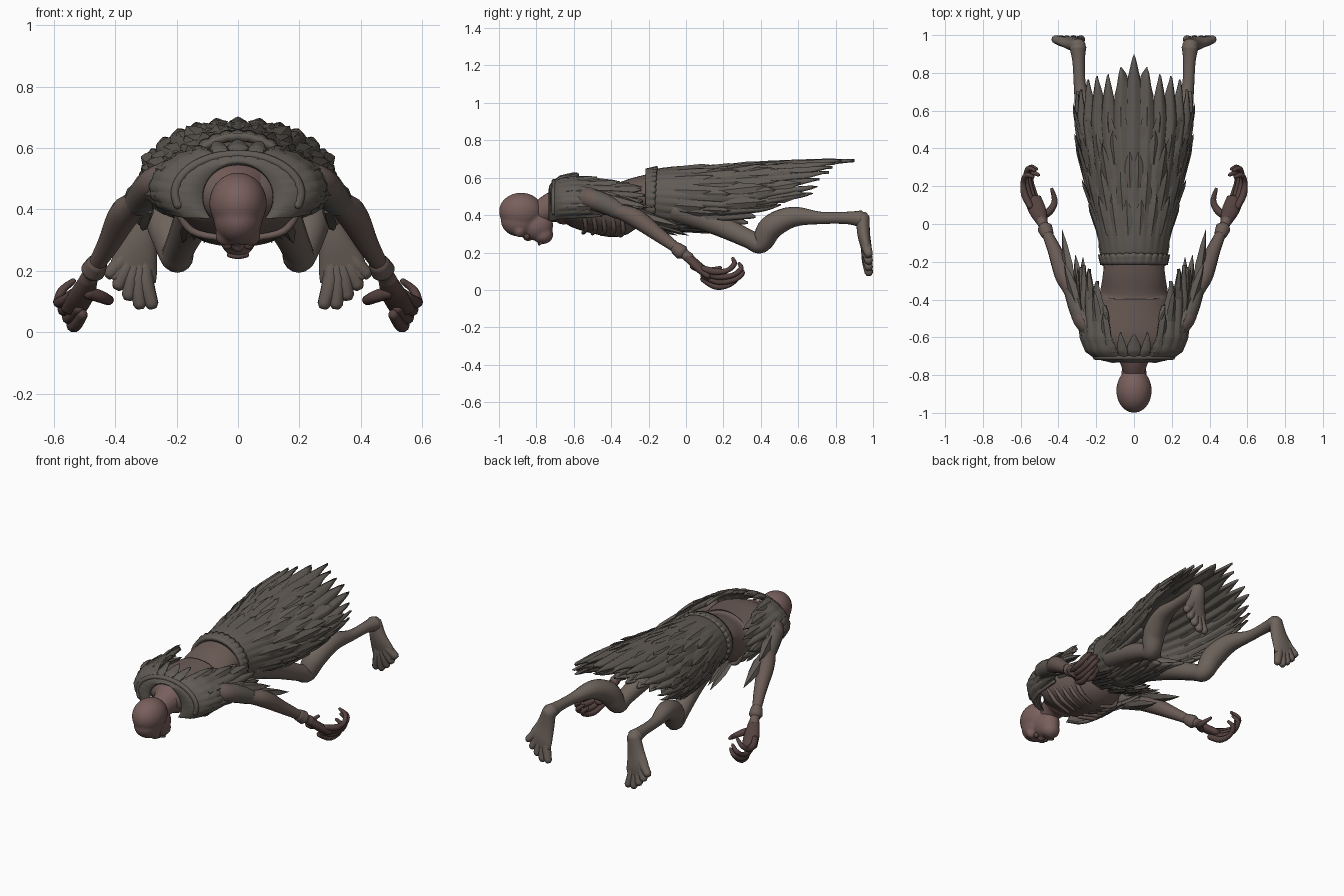
import bpy, bmesh, math, random
from mathutils import Vector as V

if "Cube" in bpy.data.objects:
    bpy.data.objects.remove(bpy.data.objects["Cube"])

random.seed(4)

def material(name, rgb):
    m = bpy.data.materials.new(name)
    m.diffuse_color = (*rgb, 1)
    m.use_nodes = True
    m.node_tree.nodes["Principled BSDF"].inputs["Base Color"].default_value = m.diffuse_color
    return m

SKIN = material("skin", (0.145, 0.105, 0.092))
LEGS = material("pale_skin", (0.155, 0.125, 0.107))
HEAD = material("ruddy_skin", (0.19, 0.115, 0.107))
CLOTH = material("ragged_cloth", (0.118, 0.104, 0.09))
DARK = material("dark_skin", (0.09, 0.055, 0.05))

def finish(bm, name, mat, mirror=False, smooth=True):
    bmesh.ops.recalc_face_normals(bm, faces=bm.faces)
    for f in bm.faces:
        f.smooth = smooth
    me = bpy.data.meshes.new(name)
    bm.to_mesh(me)
    bm.free()
    me.materials.append(mat)
    ob = bpy.data.objects.new(name, me)
    bpy.context.collection.objects.link(ob)
    if mirror:
        ob.modifiers.new("mirror", 'MIRROR')
    return ob

def lerp_table(tab, k):
    """Linear lookup in rows (key, values...)."""
    if k <= tab[0][0]:
        return tab[0][1:]
    for a, b in zip(tab, tab[1:]):
        if k <= b[0]:
            t = (k - a[0]) / (b[0] - a[0])
            return [p + (q - p) * t for p, q in zip(a[1:], b[1:])]
    return tab[-1][1:]

def catmull(pts, steps):
    p = [pts[0]] + list(pts) + [pts[-1]]
    out = []
    for i in range(1, len(p) - 2):
        for s in range(steps):
            t = s / steps
            out.append([0.5 * (2*b + (c-a)*t + (2*a-5*b+4*c-d)*t*t + (3*b-a-3*c+d)*t**3)
                        for a, b, c, d in zip(p[i-1], p[i], p[i+1], p[i+2])])
    return out + [list(pts[-1])]

def loft(bm, pts, n=14, steps=5, ref=(0, 0, 1)):
    """Tube through points (x, y, z, side radius, other radius) with rounded ends."""
    pts = [p if len(p) == 5 else (*p, p[3]) for p in pts]
    q = catmull(pts, steps)
    rings, c = [], [V(p[:3]) for p in q]
    for i, p in enumerate(q):
        t = (c[min(i+1, len(c)-1)] - c[max(i-1, 0)]).normalized()
        s = t.cross(V(ref)).normalized()
        u = s.cross(t)
        def ring(k, off):
            return [bm.verts.new(c[i] + t*off + s*math.cos(a)*p[3]*k + u*math.sin(a)*p[4]*k)
                    for a in (2*math.pi*j/n for j in range(n))]
        if i == 0:
            rings.append(ring(.6, -min(p[3:])*.6))
        rings.append(ring(1, 0))
        if i == len(q) - 1:
            rings.append(ring(.6, min(p[3:])*.6))
    for a, b in zip(rings, rings[1:]):
        for j in range(n):
            bm.faces.new((a[j], a[(j+1) % n], b[(j+1) % n], b[j]))
    bm.faces.new(rings[0])
    bm.faces.new(rings[-1])

def tubes(name, mat, paths, mirror=True, **kw):
    bm = bmesh.new()
    for p in paths:
        loft(bm, p, **kw)
    return finish(bm, name, mat, mirror)

def surf(st, y, a, off=0):
    """Point on a garment; a=0 is the top, rows are (y, half width, centre z, up, down)."""
    w, cz, up, dn = lerp_table(st, y)
    h = up if math.cos(a) > 0 else dn
    return V(((w+off)*math.sin(a), y, cz + (h+off)*math.cos(a)))

def shell(name, st, y0, hem, arc, teeth, depth, thick, fold=.008, cols=100, rows=16):
    """Half garment with a toothed hem, mirrored and thickened."""
    bm, grid = bmesh.new(), []
    amps = [random.uniform(.55, 1.1)*depth for _ in range(teeth+2)]
    for i in range(cols + 1):
        a = math.radians(arc) * i / cols
        u = teeth*i/cols + .5
        tri = 1 - abs(2*(u % 1) - 1)
        cut = amps[int(u)] * (1-tri) * (1 if a < 1.9 else .4)
        y1 = lerp_table(hem, math.degrees(a))[0] - cut
        grid.append([bm.verts.new(surf(st, y0+(y1-y0)*j/rows, a, fold*(2*tri-1)*j/rows))
                     for j in range(rows+1)])
    for g, h in zip(grid, grid[1:]):
        for j in range(rows):
            bm.faces.new((g[j], h[j], h[j+1], g[j+1]))
    ob = finish(bm, name, CLOTH, True)
    m = ob.modifiers.new("thickness", 'SOLIDIFY')
    m.thickness, m.offset = thick, 0
    return ob

def shard(bm, p0, p1, width, normal, thick=.01):
    """Pointed tatter from p0 to p1."""
    p0, p1 = V(p0), V(p1)
    n = V(normal).normalized()
    s = (p1-p0).cross(n).normalized()
    prev = None
    for t, k in ((0, .7), (.4, 1), (.75, .55)):
        c = p0.lerp(p1, t)
        r = [bm.verts.new(c + d) for d in (s*width*k, n*thick, -s*width*k, -n*thick)]
        if prev:
            for j in range(4):
                bm.faces.new((prev[j], prev[(j+1) % 4], r[(j+1) % 4], r[j]))
        else:
            bm.faces.new(r)
        prev = r
    tip = bm.verts.new(p1)
    for j in range(4):
        bm.faces.new((prev[j], prev[(j+1) % 4], tip))

# Head: blended cranium, cheeks, jaw and nose
bm = bmesh.new()
for x, y, z, rx, ry, rz in ((0, -.882, .42, .094, .118, .1), (0, -.89, .37, .08, .1, .085),
                            (0, -.80, .345, .068, .09, .08), (0, -.765, .295, .055, .055, .05),
                            (0, -.845, .29, .02, .03, .032), (.04, -.89, .315, .034, .03, .035),
                            (-.04, -.89, .315, .034, .03, .035)):
    r = bmesh.ops.create_uvsphere(bm, u_segments=32, v_segments=20, radius=1)
    for v in r['verts']:
        v.co = (v.co.x*rx + x, v.co.y*ry + y, v.co.z*rz + z)
head = finish(bm, "head", HEAD)
m = head.modifiers.new("blend", 'REMESH')
m.mode, m.voxel_size, m.use_smooth_shade = 'VOXEL', .008, True
m = head.modifiers.new("soften", 'SMOOTH')
m.iterations = 7
tubes("eye_socket", DARK, [[(.034, -.855, .285, .016), (.038, -.845, .285, .016)]])
tubes("mouth", DARK, [[(-.03, -.775, .252, .008), (0, -.785, .246, .008), (.03, -.775, .252, .008)]], False)

# Neck and torso
tubes("neck", HEAD, [[(0, -.56, .46, .15, .09), (0, -.66, .45, .12, .1), (0, -.72, .44, .08, .08),
                      (0, -.79, .41, .055, .06)]], False, n=24)
tubes("torso", SKIN, [[(0, -.67, .455, .14, .09), (0, -.6, .455, .22, .12), (0, -.46, .44, .205, .145),
                       (0, -.36, .44, .18, .15), (0, -.27, .5, .165, .1), (0, -.2, .505, .16, .118),
                       (0, -.12, .49, .165, .14), (0, .06, .48, .16, .12)]], False, n=32)

# Ribs wrapping the sides of the chest
tubes("ribs", SKIN, [[(.19 - .006*i, -.58+.05*i, .47, .011), (.2 - .009*i, -.55+.05*i, .41, .012),
                      (.15 - .006*i, -.535+.05*i, .33 - .003*i, .012), (.04, -.55+.05*i, .305 - .004*i, .01)]
                     for i in range(5)], n=8)

# Arms, cuffs, hands
tubes("arm", SKIN, [[(.2, -.56, .49, .06), (.27, -.5, .485, .055), (.325, -.37, .425, .04),
                     (.37, -.27, .385, .05), (.42, -.14, .29, .037), (.465, -.04, .215, .027),
                     (.49, .02, .17, .028)]])
tubes("wrist_cuff", SKIN, [[(.458, -.055, .225, .034), (.472, -.022, .2, .04)]])
tubes("palm", DARK, [[(.485, .01, .175, .03, .025), (.51, .07, .12, .045, .026), (.535, .13, .075, .045, .024)]])
fingers = []
for i in range(4):
    k, L = i*.026, (.85, 1, .97, .8)[i]
    fingers.append([(.505+.014*i, .09, .06+k*.7, .017), (.53+.016*i, .09+.08*L, .02+k, .019),
                    (.545+.014*i, .09+.16*L, .025+k, .014), (.535+.012*i, .09+.21*L, .06+k, .014),
                    (.505+.01*i, .09+.2*L, .09+k, .009)])
fingers.append([(.49, .04, .13, .022), (.445, .07, .115, .02), (.42, .12, .105, .016), (.435, .185, .12, .009)])
tubes("fingers", DARK, fingers, n=10)

# Legs and splayed feet
tubes("leg", LEGS, [[(.11, -.05, .44, .08), (.15, .15, .36, .062), (.19, .33, .275, .05), (.2, .4, .25, .055),
                     (.225, .455, .335, .066), (.255, .57, .39, .055), (.285, .72, .385, .033),
                     (.293, .86, .385, .033), (.297, .935, .38, .045)]], n=16)
tubes("foot", LEGS, [[(.295, .945, .39, .04, .036), (.315, .95, .3, .055, .034), (.338, .965, .22, .076, .028),
                      (.345, .972, .17, .078, .02)]], n=20, ref=(0, 1, 0))
tips = ((.28, .09), (.32, .09), (.356, .118), (.39, .152), (.418, .19))
tubes("toes", LEGS, [[(.305+.006*i, .955, .31, .022), (.3*.45+x*.55+.012, .965, .3*.4+z*.6, .027), (x, .978, z, .022)]
                     for i, (x, z) in enumerate(tips)], n=10)

# Skirt with ragged hem, plus belt
skirt = [(-.2, .16, .5, .13, .15), (-.1, .178, .49, .16, .17), (.2, .25, .47, .19, .15),
         (.4, .285, .485, .19, .15), (.55, .305, .51, .17, .13), (.75, .285, .54, .145, .1), (.9, .28, .54, .14, .1)]
hem = [(0, .9), (9, .88), (18, .79), (32, .8), (55, .77), (75, .7), (92, .74), (104, .62), (116, .4),
       (140, .33), (180, .24)]
shell("skirt", skirt, -.2, hem, 180, 13, .2, .016, fold=.011, cols=170)
shell("belt", [(-.22, .165, .5, .135, .16), (-.13, .18, .5, .15, .175)], -.215, [(0, -.15), (180, -.17)],
      180, 14, .006, .026, fold=.004, rows=3)

# Shoulder mantle, closing in on the neck and open down the back
mantle = [(-.725, .115, .44, .11, .11), (-.705, .2, .45, .125, .12), (-.67, .25, .46, .14, .12),
          (-.6, .278, .465, .147, .12), (-.4, .285, .47, .128, .11), (-.2, .27, .46, .125, .1)]
shell("mantle", mantle, -.725, [(0, -.58), (25, -.56), (34, -.33), (60, -.22), (80, -.2), (100, -.28), (128, -.45)],
      128, 9, .12, .02, rows=26)
collar = [(*surf(mantle, -.705, math.radians(a), .004), .015) for a in range(0, 126, 18)]
tubes("mantle_rim", CLOTH, [collar], n=8, ref=(0, 1, 0))

# Loose tatters layered over skirt, mantle and sleeves
bm = bmesh.new()
for row in range(5):
    y = -.06 + .125*row
    for i in range(5):
        a = math.radians(8 + 22*i + 10*(row % 2) + random.uniform(-5, 5))
        y1 = y + random.uniform(.15, .25)
        shard(bm, surf(skirt, y, a, .0), surf(skirt, y1, a, random.uniform(.01, .03)), .034,
              (math.sin(a), 0, math.cos(a)))
for i in range(6):
    a = math.radians(112 + 12*i)
    shard(bm, surf(skirt, -.06, a, 0), surf(skirt, .18, a, .015), .03, (math.sin(a), 0, math.cos(a)))
for i in range(9):
    a = math.radians(32 + 11*i)
    y = -.64 + .12*(i % 3)
    shard(bm, surf(mantle, y, a, .004), surf(mantle, y+.17, a, .026), .03, (math.sin(a), 0, math.cos(a)))
for p0, p1, w in (((.33, -.36, .45), (.38, -.03, .34), .035), ((.3, -.42, .5), (.37, -.2, .44), .03),
                  ((.27, -.42, .47), (.27, -.17, .44), .03), ((.29, -.38, .4), (.31, -.16, .33), .03)):
    shard(bm, p0, p1, w, (.6, 0, .8), .014)
for i in range(5):  # tatters below the waist
    shard(bm, (.03+.03*i, -.3+.02*i, .36), (.04+.035*i, -.1+.03*i, .29+.01*(i % 2)), .025, (0, 0, -1))
finish(bm, "tatters", CLOTH, True, False)
tubes("sleeve", CLOTH, [[(.22, -.57, .49, .055), (.28, -.47, .475, .056), (.325, -.35, .42, .047)]])
